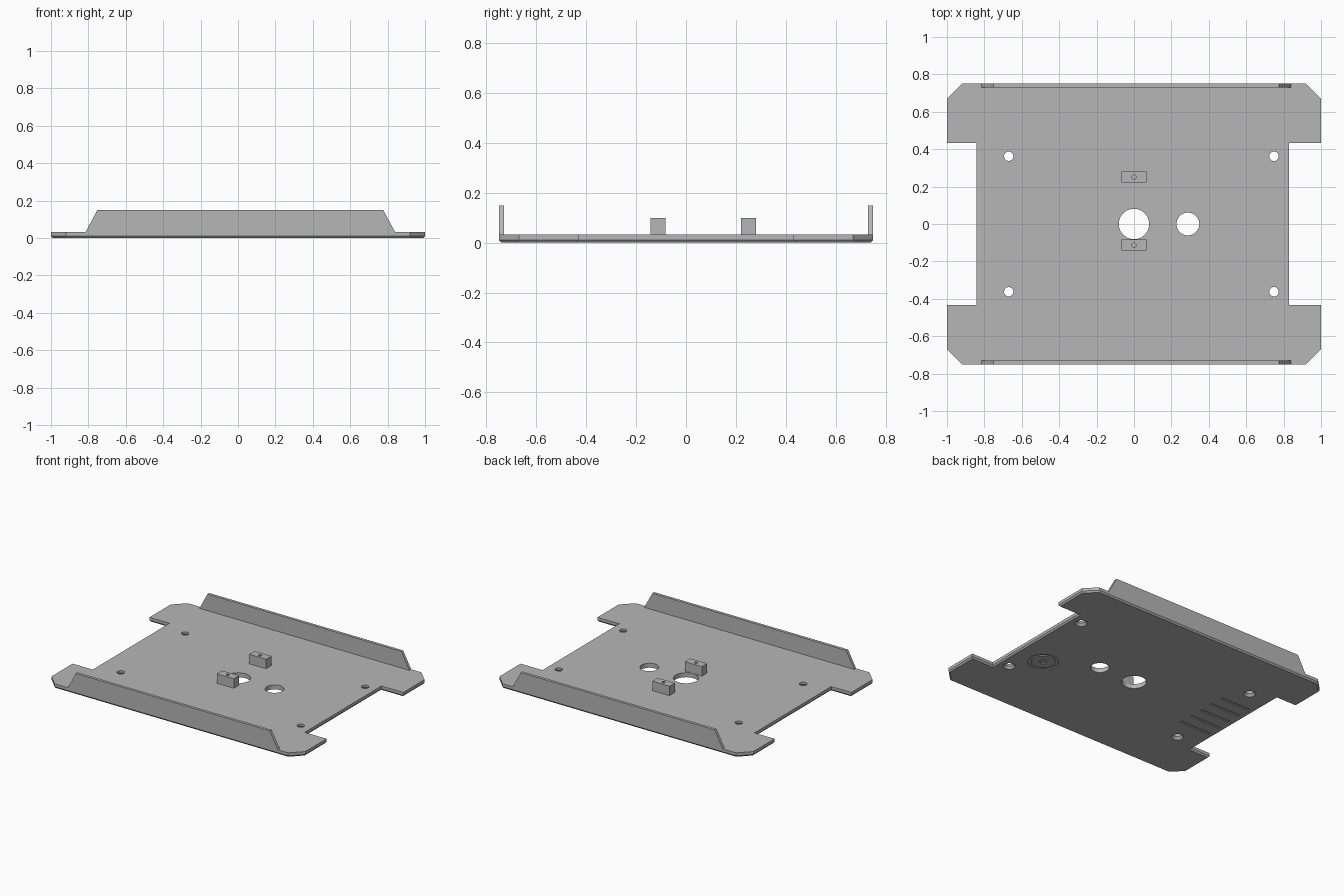
import bpy, bmesh, math
from mathutils import Matrix, Vector

cube = bpy.data.objects.get("Cube")
if cube:
    bpy.data.objects.remove(cube, do_unlink=True)

grey = bpy.data.materials.new("plain grey")
grey.use_nodes = True
colour = (0.47, 0.47, 0.47, 1)
grey.diffuse_color = colour
grey.node_tree.nodes["Principled BSDF"].inputs["Base Color"].default_value = colour

PLATE_TOP = 0.032
HALF_Y = 0.75


def finish(bm, name):
    bmesh.ops.recalc_face_normals(bm, faces=bm.faces[:])
    mesh = bpy.data.meshes.new(name)
    bm.to_mesh(mesh)
    bm.free()
    mesh.materials.append(grey)
    ob = bpy.data.objects.new(name, mesh)
    bpy.context.collection.objects.link(ob)
    return ob


def add_box(bm, x0, x1, y0, y1, z0, z1):
    size = Matrix.Diagonal((x1 - x0, y1 - y0, z1 - z0, 1))
    mid = Matrix.Translation(((x0 + x1) / 2, (y0 + y1) / 2, (z0 + z1) / 2))
    bmesh.ops.create_cube(bm, size=1, matrix=mid @ size)


def add_drill(bm, x, y, r_low, r_high, z0, z1, sides=32):
    bmesh.ops.create_cone(bm, cap_ends=True, segments=sides, radius1=r_low, radius2=r_high,
                          depth=z1 - z0, matrix=Matrix.Translation((x, y, (z0 + z1) / 2)))


def add_annulus(bm, x, y, r_in, r_out, z0, z1, steps=40):
    section = [bm.verts.new((x + r, y, z)) for r, z in
               ((r_in, z0), (r_out, z0), (r_out, z1), (r_in, z1))]
    edges = [bm.edges.new((section[i], section[i - 1])) for i in range(4)]
    bmesh.ops.spin(bm, geom=section + edges, cent=(x, y, 0), axis=(0, 0, 1),
                   angle=math.tau, steps=steps, use_merge=True)
    bmesh.ops.remove_doubles(bm, verts=bm.verts[:], dist=1e-5)


def cut(target, bm):
    cutter = finish(bm, "cutter")
    cutter.hide_render = True
    mod = target.modifiers.new("cut", "BOOLEAN")
    mod.operation = "DIFFERENCE"
    mod.solver = "EXACT"
    mod.object = cutter
    bpy.context.view_layer.objects.active = target
    bpy.ops.object.modifier_apply(modifier=mod.name)
    bpy.data.objects.remove(cutter, do_unlink=True)


# Base plate: notched outline with clipped corners and a chamfered lower edge
right = [(0.828, -0.432), (1, -0.432), (1, -0.67), (0.92, -HALF_Y)]
left = [(-0.92, -HALF_Y), (-1, -0.67), (-1, -0.432), (-0.842, -0.432)]
half = right + left
outline = half + [(x, -y) for x, y in reversed(half)]


def inset(points, d):
    # Move each corner along its mitre, towards the inside of the outline
    result = []
    for i, p in enumerate(points):
        a, b, c = (Vector(q) for q in (points[i - 1], p, points[(i + 1) % len(points)]))
        n1 = Vector(((b - a).y, -(b - a).x)).normalized()
        n2 = Vector(((c - b).y, -(c - b).x)).normalized()
        result.append(b + (n1 + n2) * d / (1 + n1.dot(n2)))
    return result


bm = bmesh.new()
loops = [[bm.verts.new((x, y, z)) for x, y in inset(outline, d)]
         for d, z in ((0.009, 0), (0, 0.011), (0, PLATE_TOP))]
for low, high in zip(loops, loops[1:]):
    for i in range(len(low)):
        bm.faces.new((low[i - 1], low[i], high[i], high[i - 1]))
bm.faces.new(loops[0])
bm.faces.new(loops[-1])
plate = finish(bm, "base_plate")

# Two large holes and four countersunk screw holes
bm = bmesh.new()
add_drill(bm, 0, 0, 0.081, 0.081, -0.05, 0.08, 48)
add_drill(bm, 0.288, 0, 0.061, 0.061, -0.05, 0.08, 48)
for x in (-0.67, 0.748):
    for y in (-0.362, 0.362):
        add_drill(bm, x, y, 0.025, 0.025, -0.05, 0.08, 24)
cut(plate, bm)
bm = bmesh.new()
for x in (-0.67, 0.748):
    for y in (-0.362, 0.362):
        add_drill(bm, x, y, 0.043, 0.024, -0.003, 0.018, 24)
cut(plate, bm)

# Shallow ring, centre dimple and row of slots on the underside
bm = bmesh.new()
add_annulus(bm, 0.615, -0.178, 0.08, 0.1, -0.02, 0.006)
add_drill(bm, 0.615, -0.178, 0.024, 0.024, -0.02, 0.006, 24)
for i in range(-2, 3):
    add_box(bm, -0.81, -0.565, i * 0.1 - 0.01, i * 0.1 + 0.01, -0.02, 0.006)
cut(plate, bm)

# Upright flanges along the front and back edges
for name, side in (("front_flange", -1), ("back_flange", 1)):
    bm = bmesh.new()
    profile = [(-0.815, PLATE_TOP), (0.84, PLATE_TOP), (0.776, 0.15), (-0.752, 0.15)]
    face = bm.faces.new([bm.verts.new((x, side * HALF_Y, z)) for x, z in profile])
    grown = bmesh.ops.extrude_face_region(bm, geom=[face], use_keep_orig=True)["geom"]
    moved = [v for v in grown if isinstance(v, bmesh.types.BMVert)]
    bmesh.ops.translate(bm, verts=moved, vec=(0, -side * 0.02, 0))
    finish(bm, name)

# Two mounting blocks, each with a small pilot hole
for name, y in (("front_block", -0.113), ("back_block", 0.251)):
    bm = bmesh.new()
    add_box(bm, -0.067, 0.067, y - 0.03, y + 0.03, PLATE_TOP, 0.099)
    block = finish(bm, name)
    bm = bmesh.new()
    add_drill(bm, 0, y, 0.012, 0.012, 0.045, 0.15, 8)
    cut(block, bm)

# Smooth the round walls, keep the sheet edges sharp
bpy.ops.object.select_all(action="DESELECT")
plate.select_set(True)
bpy.context.view_layer.objects.active = plate
bpy.ops.object.shade_smooth_by_angle(angle=math.radians(25))
